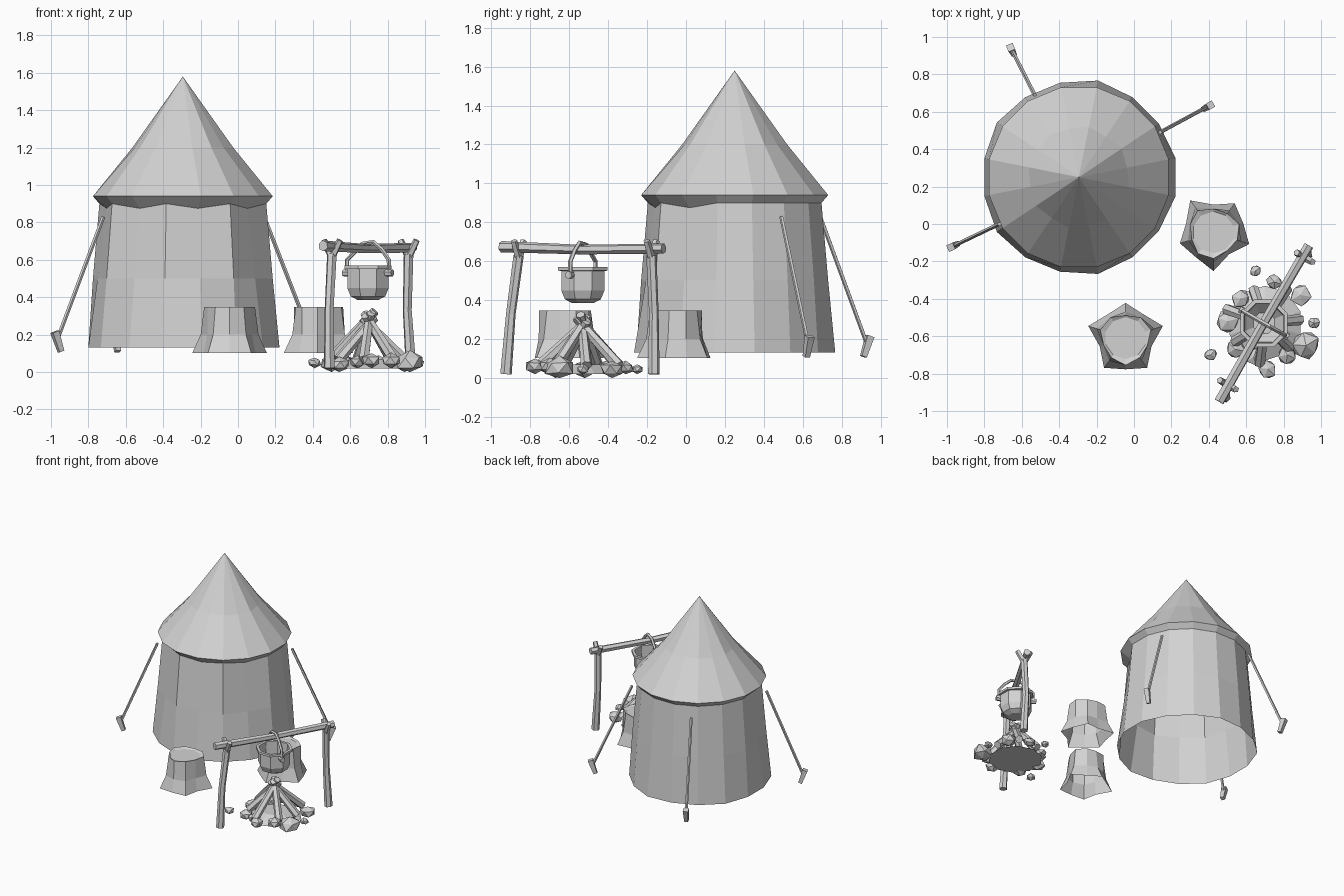
import bpy, bmesh, random
from math import sin, cos, pi, tau, radians
from mathutils import Vector, Matrix

random.seed(4)
if "Cube" in bpy.data.objects:
    bpy.data.objects.remove(bpy.data.objects["Cube"])

grey = bpy.data.materials.new("plain grey")
grey.use_nodes = True
COLOUR = (0.65, 0.65, 0.65, 1)
grey.diffuse_color = COLOUR
grey.node_tree.nodes["Principled BSDF"].inputs["Base Color"].default_value = COLOUR


def finish(name, bm):
    bmesh.ops.recalc_face_normals(bm, faces=bm.faces)
    mesh = bpy.data.meshes.new(name)
    bm.to_mesh(mesh)
    bm.free()
    mesh.materials.append(grey)
    obj = bpy.data.objects.new(name, mesh)
    bpy.context.collection.objects.link(obj)
    return obj


def bridge(bm, lower, upper):
    n = len(lower)
    for i in range(n):
        j = (i + 1) % n
        bm.faces.new((lower[i], lower[j], upper[j], upper[i]))


def stacked_rings(name, centre, rings, sides, point, apex=None, cap_top=False, cap_bottom=False):
    """Skin of several rings; point(ring index, angle, side) gives radius and height."""
    bm = bmesh.new()
    loops = []
    for k in range(rings):
        loop = []
        for i in range(sides):
            a = tau * (i + 0.5) / sides
            r, z = point(k, a, i)
            loop.append(bm.verts.new((centre[0] + r * cos(a), centre[1] + r * sin(a), z)))
        loops.append(loop)
    for lower, upper in zip(loops, loops[1:]):
        bridge(bm, lower, upper)
    if apex is not None:
        tip = bm.verts.new((centre[0], centre[1], apex))
        for i in range(sides):
            bm.faces.new((loops[-1][i], loops[-1][(i + 1) % sides], tip))
    if cap_top:
        bm.faces.new(loops[-1])
    if cap_bottom:
        bm.faces.new(loops[0])
    return finish(name, bm)


def tube(name, points, radii, sides=6):
    """Faceted rod following a short path, closed at both ends."""
    bm = bmesh.new()
    pts = [Vector(p) for p in points]
    loops = []
    for k, p in enumerate(pts):
        along = (pts[min(k + 1, len(pts) - 1)] - pts[max(k - 1, 0)]).normalized()
        side = along.cross(Vector((0.31, 0.9, 0.2))).normalized()
        other = along.cross(side)
        r = radii[k] if isinstance(radii, (list, tuple)) else radii
        loops.append([bm.verts.new(p + r * (cos(tau * i / sides) * side + sin(tau * i / sides) * other))
                      for i in range(sides)])
    for lower, upper in zip(loops, loops[1:]):
        bridge(bm, lower, upper)
    bm.faces.new(loops[0])
    bm.faces.new(loops[-1])
    return finish(name, bm)


# Tent: pleated wall, overhanging eave and a pointed, slightly sagging roof
TENT = (-0.295, 0.25)


def tent_point(k, a, i):
    front = sin(a + radians(15)) < -0.2
    pleat = front and i % 2 == 0
    if k == 0:
        return 0.515 + (0.012 if i % 3 == 0 else 0), 0.13
    if k == 1:
        return (0.465 if pleat else 0.49), 0.5
    if k == 2:
        return (0.415, 0.875) if pleat else (0.455, 0.9)
    if k == 3:
        return 0.49, 0.94
    return (0.275 if i % 2 else 0.262), 1.2


stacked_rings("tent", TENT, 5, 16, tent_point, apex=1.58)

# Guy ropes and their pegs
for label, top, foot in (("left", (0.14, 0.49), (0.39, 0.625)),
                         ("right", (-0.72, 0.0), (-0.96, -0.115)),
                         ("back", (-0.53, 0.69), (-0.65, 0.925))):
    out = (Vector(foot) - Vector(top)).normalized()
    tube(label + "_guy_rope", [(*top, 0.83), (*foot, 0.19)], 0.011, 5)
    tube(label + "_tent_peg", [(*(Vector(foot) - out * 0.015), 0.11),
                               (*(Vector(foot) + out * 0.022), 0.215)], [0.02, 0.027], 4)


# Tree stumps with flared roots and a sunken top
def make_stump(name, centre, turn):
    def point(k, a, i):
        root = i % 2 == turn
        wobble = 0.012 * sin(3 * a + turn)
        return ((0.2 if root else 0.155) + wobble if k == 0 else
                (0.153 if root else 0.135) + wobble if k == 1 else
                0.133 + wobble if k == 2 else 0.112,
                (0.102, 0.2, 0.348, 0.338)[k])
    stacked_rings(name, centre, 4, 10, point, cap_top=True)


make_stump("front_stump", (-0.045, -0.61), 0)
make_stump("side_stump", (0.425, -0.045), 1)

# Cooking frame: two forked posts and a cross beam
across = Vector((0.87, -0.5, 0))
tube("cross_beam", [(0.455, -0.95, 0.675), (0.69, -0.535, 0.66), (0.935, -0.115, 0.665)],
     [0.029, 0.025, 0.027])
for label, foot, knee, top in (("front", (0.488, -0.925, 0.02), (0.487, -0.9, 0.33), (0.502, -0.86, 0.63)),
                               ("back", (0.925, -0.165, 0.02), (0.905, -0.165, 0.33), (0.912, -0.178, 0.63))):
    tube(label + "_post", [foot, knee, top], [0.03, 0.025, 0.027])
    for side, s in (("left", 1), ("right", -1)):
        start = Vector(top) - Vector((0, 0, 0.015))
        tube(f"{label}_post_{side}_prong",
             [start, start + across * s * 0.05 + Vector((0, 0, 0.09))], [0.022, 0.018], 5)

# Cauldron: open pot with a thick rim
POT = (0.695, -0.53)
profile = ((0.06, 0.385), (0.1, 0.405), (0.12, 0.45), (0.12, 0.55), (0.137, 0.552),
           (0.137, 0.57), (0.115, 0.57), (0.11, 0.46), (0.06, 0.41))
stacked_rings("cauldron", POT, len(profile), 8, lambda k, a, i: profile[k],
              cap_top=True, cap_bottom=True)

# Bail handle looping over the beam
bail = ((-0.13, 0.52), (-0.128, 0.6), (-0.07, 0.65), (-0.035, 0.685), (0.035, 0.695),
        (0.085, 0.655), (0.128, 0.6), (0.13, 0.52))
tube("cauldron_handle", [Vector((*POT, z)) + across * t for t, z in bail], 0.012, 5)
for side, s in (("left", 1), ("right", -1)):
    hub = Vector((*POT, 0.53))
    tube(side + "_handle_lug", [hub + across * s * 0.11, hub + across * s * 0.15], 0.02)

# Ash bed
stacked_rings("ash_bed", (0.7, -0.53), 2, 10,
              lambda k, a, i: ((0.2, 0.02), (0.1, 0.07))[k], cap_top=True, cap_bottom=True)

# Leaning firewood
for i in range(7):
    a = tau * i / 7 + 0.1
    reach = 0.19 + 0.03 * (i % 2)
    d = Vector((cos(a), sin(a), 0))
    base = Vector((0.7, -0.53, 0.065)) + d * reach
    tip = Vector((0.7, -0.53, 0.29 + 0.012 * (i % 4))) - d * 0.035
    tube(f"firewood_{i + 1}", [base, tip], [0.03, 0.024])


# Hearth stones: chipped low-poly boulders
def make_stone(name, x, y, size):
    bm = bmesh.new()
    bmesh.ops.create_icosphere(bm, subdivisions=1, radius=size)
    for v in bm.verts:
        v.co *= random.uniform(0.85, 1.15)
    bmesh.ops.scale(bm, vec=(1.05, 1, 0.78), verts=bm.verts)
    bmesh.ops.rotate(bm, matrix=Matrix.Rotation(random.uniform(0, tau), 3, "Z"), verts=bm.verts)
    low = min(v.co.z for v in bm.verts)
    lift = 0.0 if size > 0.05 else 0.02
    bmesh.ops.translate(bm, vec=(x, y, lift - low), verts=bm.verts)
    finish(name, bm)


stones = ((0.89, -0.38, 0.06), (0.92, -0.65, 0.075), (0.715, -0.775, 0.05),
          (0.41, -0.7, 0.036), (0.65, -0.25, 0.032), (0.75, -0.31, 0.045),
          (0.5, -0.52, 0.06), (0.96, -0.53, 0.035), (0.54, -0.67, 0.055),
          (0.57, -0.4, 0.05), (0.64, -0.71, 0.045), (0.82, -0.7, 0.05))
for i, (x, y, size) in enumerate(stones):
    make_stone(f"hearth_stone_{i + 1}", x, y, size)
